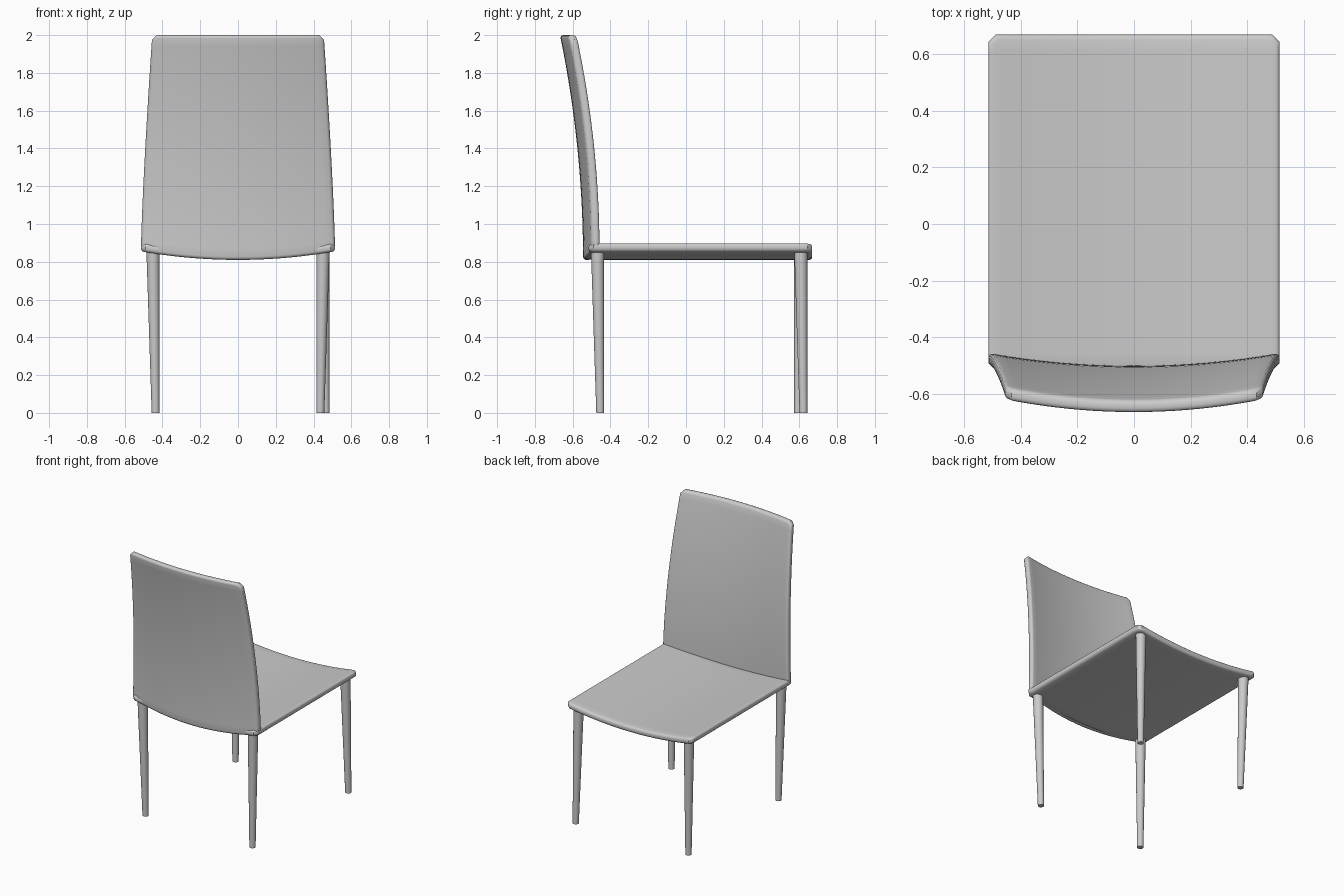
import bpy
import bmesh
from math import radians

cube = bpy.data.objects.get("Cube")
if cube:
    bpy.data.objects.remove(cube)

GREY = (0.6, 0.6, 0.6, 1)
grey = bpy.data.materials.new("plain grey")
grey.use_nodes = True
grey.diffuse_color = GREY
grey.node_tree.nodes["Principled BSDF"].inputs["Base Color"].default_value = GREY

THICK = 0.045   # panel thickness
BOW = 0.045     # depth of the dish across the width
HALF = 0.514    # half width of the seat


def finish(bm, name):
    bmesh.ops.recalc_face_normals(bm, faces=bm.faces)
    mesh = bpy.data.meshes.new(name)
    bm.to_mesh(mesh)
    bm.free()
    mesh.materials.append(grey)
    obj = bpy.data.objects.new(name, mesh)
    bpy.context.collection.objects.link(obj)
    bpy.ops.object.select_all(action="DESELECT")
    obj.select_set(True)
    bpy.context.view_layer.objects.active = obj
    bpy.ops.object.shade_smooth_by_angle(angle=radians(40))
    return obj


def bent_panel(name, length, shape):
    """Flat slab with clipped corners and rounded rim, warped by shape(u, v, w)."""
    bm = bmesh.new()
    bmesh.ops.create_grid(bm, x_segments=20, y_segments=20, size=1)
    for v in bm.verts:
        v.co.x *= HALF
        v.co.y = (v.co.y + 1) / 2 * length
    corners = [v for v in bm.verts if len(v.link_edges) == 2]
    bmesh.ops.bevel(bm, geom=corners, offset=0.025, segments=1, affect="VERTICES")
    bmesh.ops.solidify(bm, geom=bm.faces[:], thickness=THICK)
    base = min(v.co.z for v in bm.verts)
    bmesh.ops.recalc_face_normals(bm, faces=bm.faces)
    rim = [e for e in bm.edges if e.calc_face_angle(0) > radians(60)]
    bmesh.ops.bevel(bm, geom=rim, offset=0.017, segments=3, profile=0.5, affect="EDGES")
    for v in bm.verts:
        v.co = shape(v.co.x / HALF, v.co.y, v.co.z - base)
    return finish(bm, name)


# Seat dished across its width
def seat_shape(u, v, w):
    return u * HALF, v - 0.515, 0.81 + BOW * u * u + w


bent_panel("seat", 1.183, seat_shape)

# Tapered backrest, bowed across and leaning backwards
BACK = 1.19


def back_shape(u, v, w):
    t = v / BACK
    half = HALF - 0.06 * t ** 1.3
    return (u * half,
            -0.5 + BOW * u * u - 0.122 * t * t - w,
            0.81 + v + BOW * u * u * (1 - t))


bent_panel("backrest", BACK, back_shape)


# Round legs tapering towards one straight corner
def leg(name, x, y, dx, dy, top=0.858):
    bm = bmesh.new()
    bmesh.ops.create_cone(bm, cap_ends=True, segments=24,
                          radius1=0.021, radius2=0.035, depth=top)
    for v in bm.verts:
        foot = v.co.z < 0
        v.co.x += x + (dx * 0.014 if foot else 0)
        v.co.y += y + (dy * 0.014 if foot else 0)
        v.co.z += top / 2
    finish(bm, name)


leg("back_left_leg", 0.45, -0.468, -1, 1)
leg("back_right_leg", -0.45, -0.468, 1, 1)
leg("front_right_leg", -0.45, 0.608, 1, -1)
# This leg tapers towards its outer corner
leg("front_left_leg", 0.45, 0.608, 1, 1)
